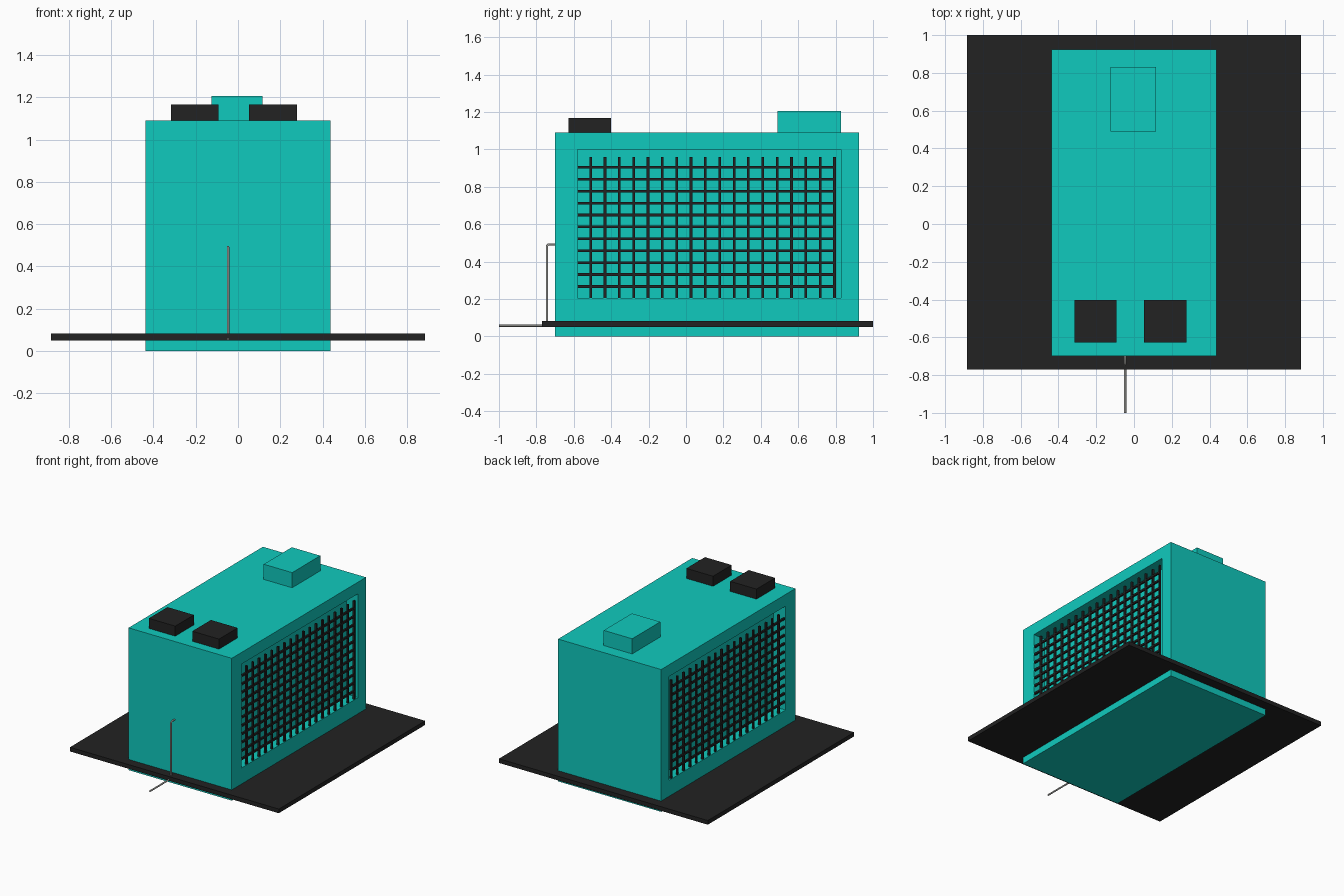
import bpy
import bmesh
from mathutils import Matrix, Vector

default = bpy.data.objects.get("Cube")
if default:
    bpy.data.objects.remove(default, do_unlink=True)


def material(name, r, g, b):
    mat = bpy.data.materials.new(name)
    mat.use_nodes = True
    mat.diffuse_color = (r, g, b, 1)
    mat.node_tree.nodes["Principled BSDF"].inputs["Base Color"].default_value = (r, g, b, 1)
    return mat


TEAL = material("teal paint", 0.005, 0.59, 0.515)
BLACK = material("black plastic", 0.016, 0.016, 0.016)
GREY = material("grey metal", 0.36, 0.36, 0.34)


def add_box(bm, low, high):
    low, high = Vector(low), Vector(high)
    place = Matrix.Translation((low + high) / 2) @ Matrix.Diagonal((*(high - low), 1))
    bmesh.ops.create_cube(bm, size=1, matrix=place)


def make_boxes(name, boxes, mat):
    bm = bmesh.new()
    for low, high in boxes:
        add_box(bm, low, high)
    mesh = bpy.data.meshes.new(name)
    bm.to_mesh(mesh)
    bm.free()
    mesh.materials.append(mat)
    obj = bpy.data.objects.new(name, mesh)
    bpy.context.collection.objects.link(obj)
    return obj


HALF = 0.437            # half width of the housing
TOP = 1.09              # height of the housing
DEPTH = 0.10            # depth of the grille recesses

# Housing with a shallow recess in each long side
body = make_boxes("housing", [((-HALF, -0.70, 0), (HALF, 0.925, TOP))], TEAL)
cutter = make_boxes("recess_cutter", [
    ((HALF - DEPTH, -0.58, 0.205), (HALF + 0.1, 0.83, 1.0)),
    ((-HALF - 0.1, -0.58, 0.205), (-HALF + DEPTH, 0.83, 1.0))], TEAL)
cutter.hide_render = True
cut = body.modifiers.new("recesses", "BOOLEAN")
cut.operation = "DIFFERENCE"
cut.solver = "EXACT"
cut.object = cutter
bpy.context.view_layer.objects.active = body
bpy.ops.object.modifier_apply(modifier=cut.name)
bpy.data.objects.remove(cutter, do_unlink=True)

# Grilles of crossed bars, one per side
BAR = 0.007             # half thickness of a bar
for side, label in ((1, "left"), (-1, "right")):
    x = side * (HALF - BAR - 0.002)
    bars = []
    for i in range(18):
        y = -0.51 + i * 0.0767
        bars.append(((x - BAR, y - BAR, 0.205), (x + BAR, y + BAR, 0.96)))
    for i in range(11):
        z = 0.267 + i * 0.0637
        bars.append(((x - BAR, -0.58, z - BAR), (x + BAR, 0.80, z + BAR)))
    make_boxes(label + "_grille", bars, BLACK)

# Base plate and the boxes on the roof
make_boxes("base_plate", [((-0.885, -0.77, 0.05), (0.885, 1.0, 0.082))], BLACK)
make_boxes("right_roof_block", [((-0.316, -0.627, TOP), (-0.093, -0.402, 1.167))], BLACK)
make_boxes("left_roof_block", [((0.052, -0.627, TOP), (0.278, -0.402, 1.167))], BLACK)
make_boxes("rear_roof_box", [((-0.125, 0.49, TOP), (0.116, 0.83, 1.206))], TEAL)


# Thin bent pipe on the front and the pipe leading away from it
def make_pipe(name, points):
    curve = bpy.data.curves.new(name, "CURVE")
    curve.dimensions = "3D"
    curve.bevel_depth = 0.006
    curve.bevel_resolution = 2
    curve.use_fill_caps = True
    spline = curve.splines.new("POLY")
    spline.points.add(len(points) - 1)
    for point, co in zip(spline.points, points):
        point.co = (*co, 1)
    curve.materials.append(GREY)
    obj = bpy.data.objects.new(name, curve)
    bpy.context.collection.objects.link(obj)


PIPE_X = -0.047
make_pipe("front_pipe", [(PIPE_X, -0.69, 0.492), (PIPE_X, -0.735, 0.492),
                         (PIPE_X, -0.743, 0.484), (PIPE_X, -0.743, 0.06)])
make_pipe("outlet_pipe", [(PIPE_X, -0.74, 0.057), (PIPE_X, -1.0, 0.057)])
